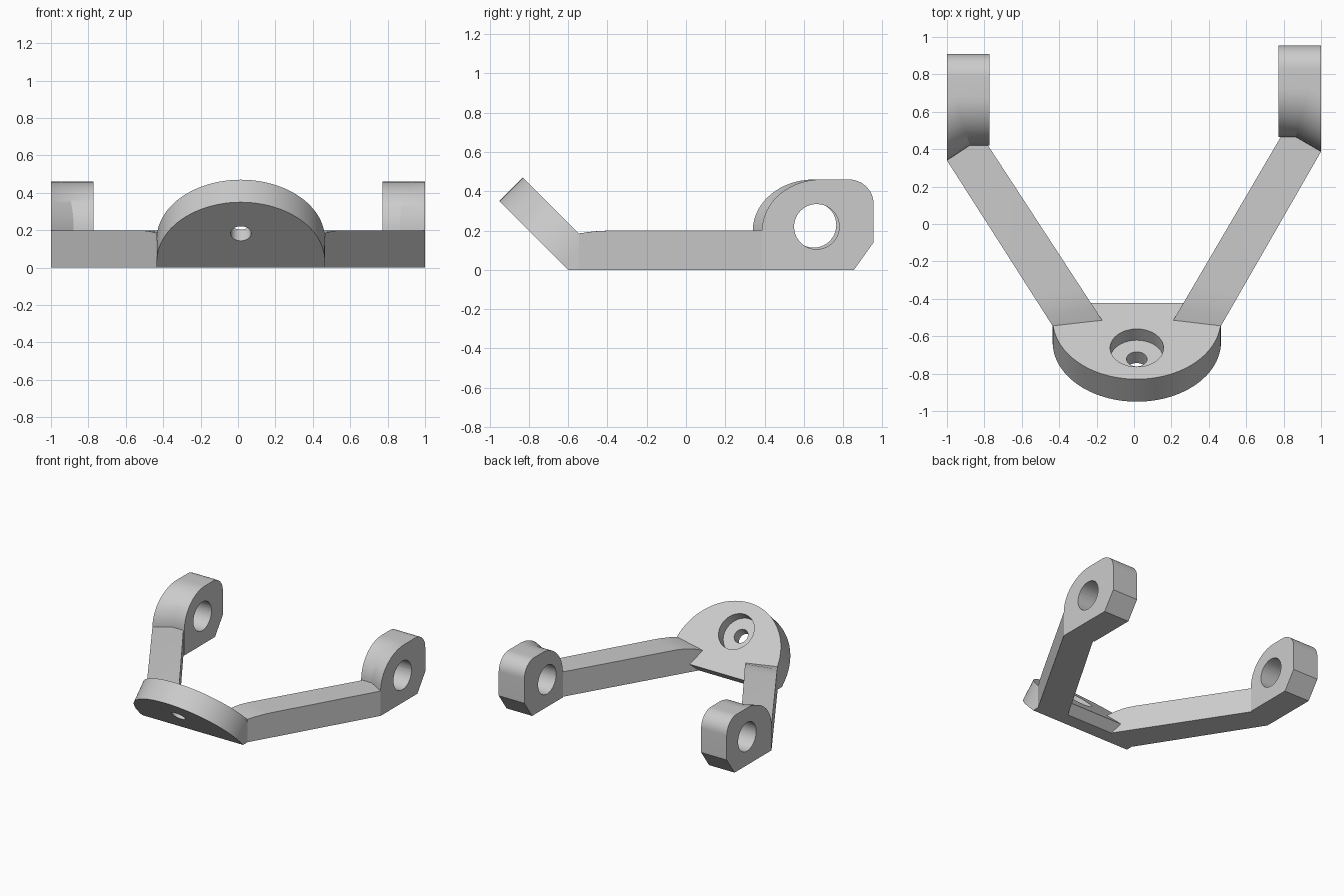
import bpy, bmesh, math
from mathutils import Vector

cube = bpy.data.objects.get("Cube")
if cube:
    bpy.data.objects.remove(cube)

GREY = 0.6
mat = bpy.data.materials.new("light grey")
mat.use_nodes = True
mat.diffuse_color = (GREY, GREY, GREY, 1)
mat.node_tree.nodes["Principled BSDF"].inputs["Base Color"].default_value = (GREY, GREY, GREY, 1)


def arc(cx, cy, r, start, end, steps):
    angles = [math.radians(start + (end - start) * i / steps) for i in range(steps + 1)]
    return [(cx + r * math.cos(a), cy + r * math.sin(a)) for a in angles]


def loft(name, ring_a, ring_b, clips=()):
    """Solid between two matching rings, trimmed by (point, outward normal) planes."""
    bm = bmesh.new()
    a = [bm.verts.new(p) for p in ring_a]
    b = [bm.verts.new(p) for p in ring_b]
    n = len(a)
    bm.faces.new(a)
    bm.faces.new(b[::-1])
    for i in range(n):
        j = (i + 1) % n
        bm.faces.new((a[j], a[i], b[i], b[j]))
    for co, no in clips:
        geom = bm.verts[:] + bm.edges[:] + bm.faces[:]
        cut = bmesh.ops.bisect_plane(bm, geom=geom, plane_co=co, plane_no=no, clear_outer=True)
        edges = [e for e in cut["geom_cut"] if isinstance(e, bmesh.types.BMEdge)]
        bmesh.ops.holes_fill(bm, edges=edges, sides=0)
    bmesh.ops.recalc_face_normals(bm, faces=bm.faces)
    mesh = bpy.data.meshes.new(name)
    bm.to_mesh(mesh)
    bm.free()
    mesh.materials.append(mat)
    obj = bpy.data.objects.new(name, mesh)
    bpy.context.collection.objects.link(obj)
    return obj


def prism(name, outline, place, start, end, clips=()):
    return loft(name, [place(u, v, start) for u, v in outline],
                [place(u, v, end) for u, v in outline], clips)


def combine(target, tool, operation):
    mod = target.modifiers.new(operation, "BOOLEAN")
    mod.operation = operation
    mod.solver = "EXACT"
    mod.object = tool
    bpy.context.view_layer.objects.active = target
    bpy.ops.object.modifier_apply(modifier=mod.name)
    bpy.data.objects.remove(tool)


def smooth(obj):
    bpy.ops.object.select_all(action="DESELECT")
    obj.select_set(True)
    bpy.context.view_layer.objects.active = obj
    bpy.ops.object.shade_smooth_by_angle(angle=math.radians(25))


# Tilted mounting plate with a counterbored screw hole
K = math.sqrt(0.5)
THICK = 0.17


def on_plate(x, s, depth):
    return Vector((0.015 + x, -0.6 + (depth - s) * K, (depth + s) * K))


outline = [(-0.45, -0.08), (0.45, -0.08)] + arc(0, 0.045, 0.45, 0, 180, 48)
plate = prism("mounting_plate", outline, on_plate, 0, THICK, [((0, 0, 0), (0, 0, -1))])
for radius, start in ((0.055, -0.1), (0.143, 0.085)):
    cutter = prism("cutter", arc(0, 0.258, radius, 0, 351, 39), on_plate, start, 0.3)
    combine(plate, cutter, "DIFFERENCE")
smooth(plate)

# Arms, each running into a rounded lug with a cross hole
ARM_TOP, LUG_TOP = 0.2, 0.46
BEND = LUG_TOP - ARM_TOP


def arm_ring(near, far, end_height):
    """Side of an arm: plate end, dipped top, straight run, quarter-round rise."""
    near, far = Vector(near), Vector(far)
    way = (far - near).normalized()

    def at(p, z):
        return Vector((p.x, p.y, z))

    back = far + way * 0.34
    ring = [at(back, 0), at(near, 0), at(near, end_height)]
    for t in (0.06, 0.12, 0.18):
        ease = (1 - t / 0.18) ** 2
        ring.append(at(near.lerp(far, t), ARM_TOP - (ARM_TOP - end_height) * ease))
    ring += [at(far + way * u, z) for u, z in arc(BEND, ARM_TOP, BEND, 180, 90, 16)]
    return ring + [at(back, LUG_TOP)]


def build_arm(name, side, outer, inner, shift, hole):
    arm = loft(name, arm_ring(*outer, 0.185), arm_ring(*inner, 0.155),
               [((side, 0, 0), (side, 0, 0))])

    def across(y, z, x):
        return Vector((side * x, y + shift, z))

    profile = [(0.465, 0), (0.855, 0), (0.955, 0.14)]
    profile += arc(0.83, 0.335, 0.125, 0, 90, 12)
    profile += [(0.465 + BEND + y, z) for y, z in arc(0, ARM_TOP, BEND, 90, 180, 16)]
    combine(arm, prism("lug", profile, across, 0.772, 1), "UNION")
    cutter = prism("cutter", arc(*hole, 0.115, 0, 351, 39), across, 0.5, 1.3)
    combine(arm, cutter, "DIFFERENCE")
    smooth(arm)


build_arm("left_arm", 1, ((0.465, -0.545), (1, 0.387)), ((0.21, -0.515), (0.805, 0.5)),
          0, (0.665, 0.22))
build_arm("right_arm", -1, ((-0.435, -0.545), (-1, 0.34)), ((-0.17, -0.515), (-0.81, 0.465)),
          -0.045, (0.695, 0.228))
